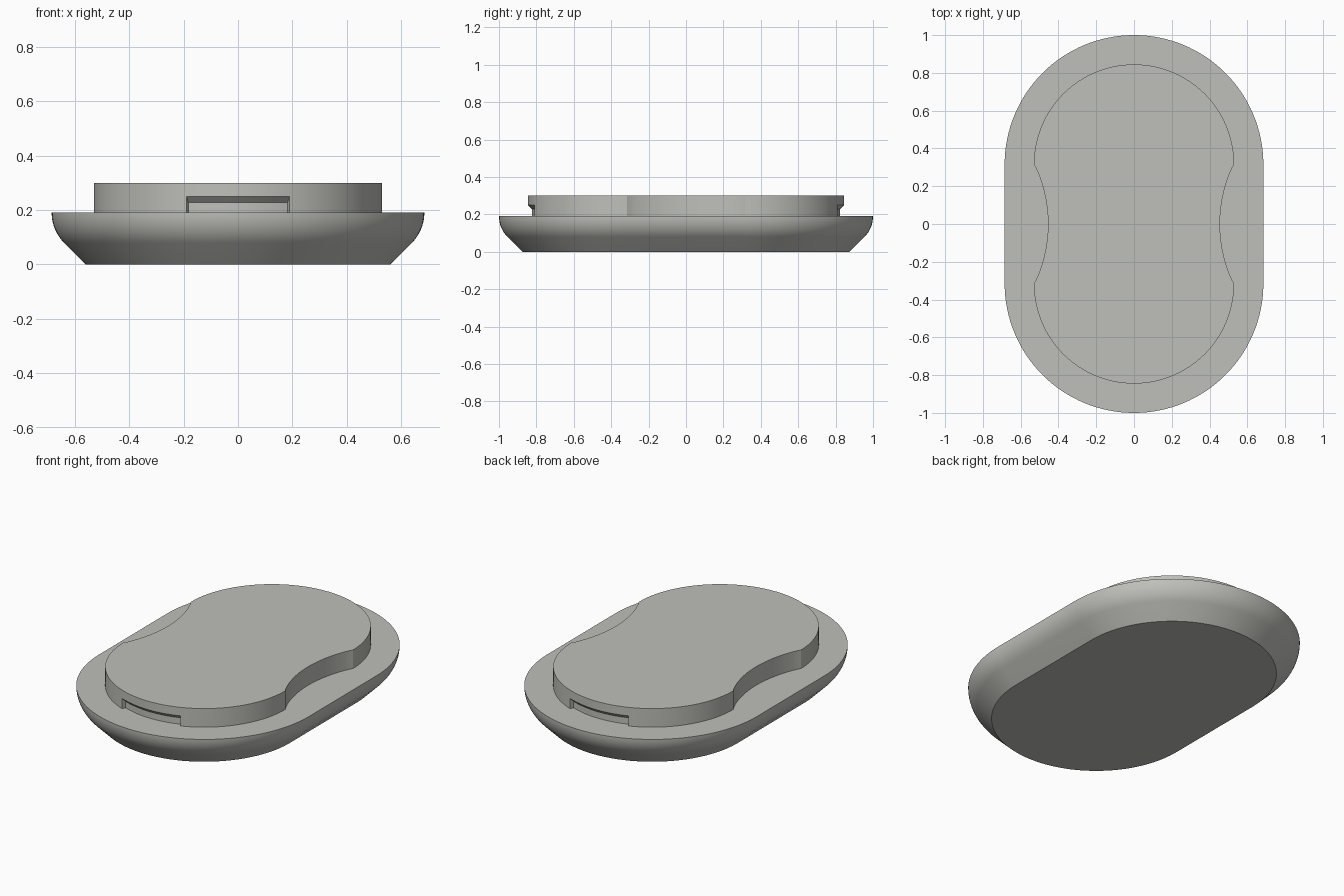
import bpy, bmesh, math

if "Cube" in bpy.data.objects:
    bpy.data.objects.remove(bpy.data.objects["Cube"])

CY = 0.315          # y of the end-arc centres
HALF_W = 0.685      # half width of the base
LID_R = 0.53        # radius of the raised lid ends
SEAM = 0.19         # height where lid meets base

grey = bpy.data.materials.new("warm grey")
grey.diffuse_color = (0.52, 0.52, 0.49, 1)
grey.use_nodes = True
grey.node_tree.nodes["Principled BSDF"].inputs["Base Color"].default_value = grey.diffuse_color


def arc(cx, cy, r, a0, a1, n):
    """Points on an arc, angles in degrees."""
    angles = [math.radians(a0 + (a1 - a0) * i / n) for i in range(n + 1)]
    return [(cx + r * math.cos(a), cy + r * math.sin(a)) for a in angles]


def make_object(name, rings, closed=False):
    """Bridge successive rings; cap the ends, or join the last to the first."""
    bm = bmesh.new()
    loops = [[bm.verts.new(p) for p in ring] for ring in rings]
    n = len(loops[0])
    pairs = list(zip(loops, loops[1:]))
    for a, b in pairs:
        for i in range(n):
            j = (i + 1) % n
            bm.faces.new((a[i], a[j], b[j], b[i]))
    bm.faces.new(loops[0][::-1])
    bm.faces.new(loops[-1])
    bmesh.ops.recalc_face_normals(bm, faces=bm.faces)
    mesh = bpy.data.meshes.new(name)
    bm.to_mesh(mesh)
    bm.free()
    mesh.materials.append(grey)
    obj = bpy.data.objects.new(name, mesh)
    bpy.context.collection.objects.link(obj)
    return obj


def activate(obj):
    bpy.ops.object.select_all(action='DESELECT')
    obj.select_set(True)
    bpy.context.view_layer.objects.active = obj


def smooth(obj):
    activate(obj)
    bpy.ops.object.shade_smooth_by_angle(angle=math.radians(25))


# Base: stadium outline, 45 degree chamfer below blending into a rounded rim
def stadium(r, z):
    pts = arc(0, CY, r, 0, 180, 64) + arc(0, -CY, r, 180, 360, 64)
    return [(x, y, z) for x, y in pts]


rim = 0.157
profile = [(HALF_W - 0.125, 0)] + arc(HALF_W - rim, SEAM, rim, -45, 0, 10)
smooth(make_object("base", [stadium(r, z) for r, z in profile]))

# Lid: round ends with a concave thumb recess on each long side
waist_r, waist_x = 0.72, 1.175
half = math.degrees(math.asin((CY + 0.006) / waist_r))
outline = (arc(0, CY, LID_R, 0, 180, 64)
           + arc(-waist_x, 0, waist_r, half, -half, 24)[1:-1]
           + arc(0, -CY, LID_R, 180, 360, 64)
           + arc(waist_x, 0, waist_r, 180 + half, 180 - half, 24)[1:-1])
lid = make_object("lid", [[(x, y, z) for x, y in outline] for z in (SEAM - 0.01, 0.30)])

# Latch notches: undercut slots with a sloped roof, one at each end
notch_half = math.degrees(math.asin(0.19 / LID_R))
section = [(0.508, 0.17), (0.508, 0.228), (0.57, 0.29), (0.57, 0.17)]
for side in (-1, 1):
    rings = []
    for i in range(17):
        a = math.radians(90 - notch_half + 2 * notch_half * i / 16)
        rings.append([(r * math.cos(a), side * (CY + r * math.sin(a)), z)
                      for r, z in section])
    cutter = make_object("notch_cutter", rings)
    cutter.hide_render = True
    mod = lid.modifiers.new("notch", 'BOOLEAN')
    mod.operation = 'DIFFERENCE'
    mod.solver = 'EXACT'
    mod.object = cutter
    activate(lid)
    bpy.ops.object.modifier_apply(modifier=mod.name)
    bpy.data.objects.remove(cutter)
smooth(lid)
